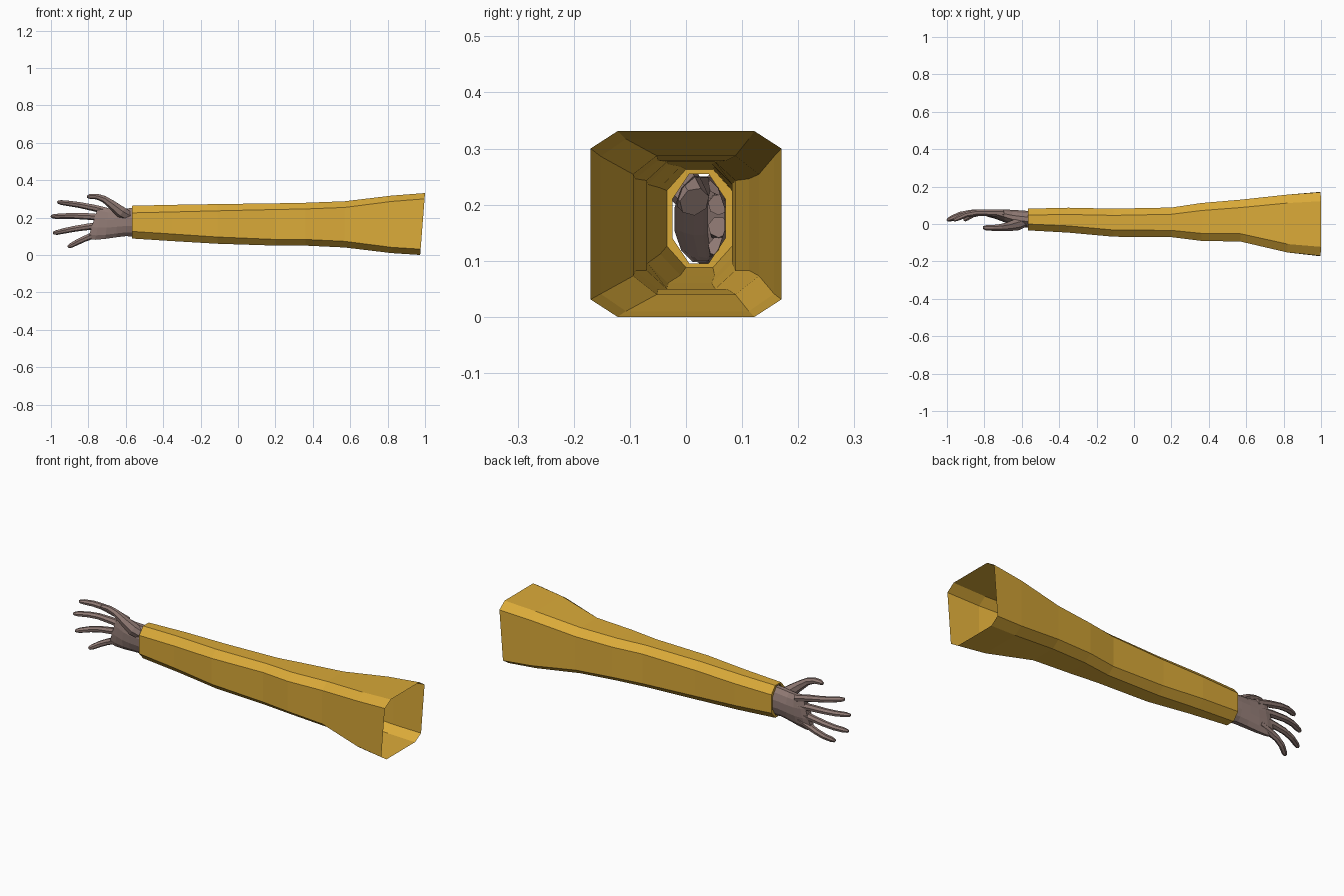
import bpy, bmesh, math
from mathutils import Vector

if "Cube" in bpy.data.objects:
    bpy.data.objects.remove(bpy.data.objects["Cube"])


def material(name, col):
    m = bpy.data.materials.new(name)
    m.diffuse_color = (*col, 1)
    m.use_nodes = True
    m.node_tree.nodes["Principled BSDF"].inputs["Base Color"].default_value = m.diffuse_color
    return m


GOLD = material("mustard cloth", (0.70, 0.40, 0.04))
SKIN = material("dusky skin", (0.28, 0.195, 0.175))


def loft(bm, rings, cap_start=False, cap_end=False):
    vs = [[bm.verts.new(p) for p in r] for r in rings]
    n = len(rings[0])
    for a, b in zip(vs, vs[1:]):
        for i in range(n):
            j = (i + 1) % n
            bm.faces.new((a[i], a[j], b[j], b[i]))
    if cap_start:
        bm.faces.new(vs[0][::-1])
    if cap_end:
        bm.faces.new(vs[-1])


def finish(bm, name, mat, smooth=None):
    bmesh.ops.recalc_face_normals(bm, faces=bm.faces)
    me = bpy.data.meshes.new(name)
    bm.to_mesh(me)
    bm.free()
    ob = bpy.data.objects.new(name, me)
    bpy.context.collection.objects.link(ob)
    me.materials.append(mat)
    return ob


def octagon(x, y0, y1, z0, z1, cy, cz, slant=0.0):
    pts = [(y0 + cy, z0), (y1 - cy, z0), (y1, z0 + cz), (y1, z1 - cz),
           (y1 - cy, z1), (y0 + cy, z1), (y0, z1 - cz), (y0, z0 + cz)]
    return [(x - slant * (z1 - z) / (z1 - z0), y, z) for y, z in pts]


def oval(x, y0, y1, z0, z1, n=12, slant=0.0):
    out = []
    for i in range(n):
        a = 2 * math.pi * (i + 0.5) / n
        c, s = math.cos(a), math.sin(a)
        out.append((x + slant * s, (y0 + y1) / 2 + (y1 - y0) / 2 * c,
                    (z0 + z1) / 2 + (z1 - z0) / 2 * s))
    return out


# sleeve: open chamfered tube with a narrow turned-in cuff at the wrist
bm = bmesh.new()
loft(bm, [
    octagon(-0.54, -0.024, 0.07, 0.095, 0.255, 0.030, 0.045),
    octagon(-0.568, -0.024, 0.07, 0.095, 0.255, 0.030, 0.045),
    octagon(-0.568, -0.034, 0.082, 0.088, 0.263, 0.034, 0.038),
    octagon(-0.35, -0.046, 0.087, 0.074, 0.268, 0.036, 0.038),
    octagon(-0.11, -0.068, 0.082, 0.060, 0.272, 0.036, 0.036),
    octagon(0.20, -0.070, 0.088, 0.050, 0.276, 0.036, 0.033),
    octagon(0.36, -0.090, 0.112, 0.050, 0.279, 0.040, 0.033),
    octagon(0.57, -0.094, 0.130, 0.040, 0.287, 0.042, 0.033),
    octagon(0.82, -0.152, 0.157, 0.010, 0.317, 0.045, 0.031),
    octagon(1.0, -0.170, 0.170, 0.0, 0.331, 0.048, 0.031, 0.026),
])
finish(bm, "sleeve", GOLD)

# palm: hollow at the wrist, flattening towards the knuckles
bm = bmesh.new()
loft(bm, [
    oval(-0.55, -0.022, 0.070, 0.095, 0.253),
    oval(-0.60, -0.018, 0.074, 0.098, 0.252),
    oval(-0.65, -0.006, 0.077, 0.092, 0.250),
    oval(-0.70, 0.012, 0.079, 0.083, 0.252, slant=0.01),
    oval(-0.745, 0.030, 0.079, 0.078, 0.262, slant=0.02),
    oval(-0.775, 0.038, 0.075, 0.084, 0.262, slant=0.028),
], cap_end=True)
finish(bm, "palm", SKIN)


# tapering, bent tube along a path of (x, y, z, radius)
def digit(name, path, n=7):
    bm = bmesh.new()
    pts = [Vector(p[:3]) for p in path]
    rings = []
    for i, p in enumerate(pts):
        t = (pts[min(i + 1, len(pts) - 1)] - pts[max(i - 1, 0)]).normalized()
        u = t.cross(Vector((0, 1, 0))).normalized()
        v = t.cross(u)
        r = path[i][3]
        rings.append([p + r * (math.cos(2 * math.pi * k / n) * u
                               + math.sin(2 * math.pi * k / n) * v) for k in range(n)])
    loft(bm, rings, True, True)
    finish(bm, name, SKIN)


# four fingers: straight in front view, curling forward at the tip
fingers = {
    "index_finger": ((-0.70, 0.235), (-0.965, 0.283)),
    "middle_finger": ((-0.72, 0.200), (-1.0, 0.206)),
    "ring_finger": ((-0.72, 0.160), (-0.988, 0.116)),
    "little_finger": ((-0.72, 0.125), (-0.908, 0.043)),
}
bend = [(0, 0.058, 0.019), (0.28, 0.060, 0.0185), (0.55, 0.060, 0.0165),
        (0.75, 0.050, 0.0155), (0.92, 0.030, 0.0135), (0.985, 0.021, 0.009),
        (1.0, 0.018, 0.004)]
for name, ((xa, za), (xb, zb)) in fingers.items():
    digit(name, [(xa + (xb - xa) * t, y, za + (zb - za) * t + 0.006 * math.sin(math.pi * t), r)
                 for t, y, r in bend])

# thumb: rises from the wrist in front of the palm
digit("thumb", [(-0.58, 0.015, 0.205, 0.028), (-0.625, -0.002, 0.230, 0.033),
                (-0.675, -0.014, 0.270, 0.025), (-0.715, -0.019, 0.299, 0.019),
                (-0.755, -0.021, 0.313, 0.016), (-0.792, -0.020, 0.314, 0.014),
                (-0.807, -0.019, 0.311, 0.007)])
